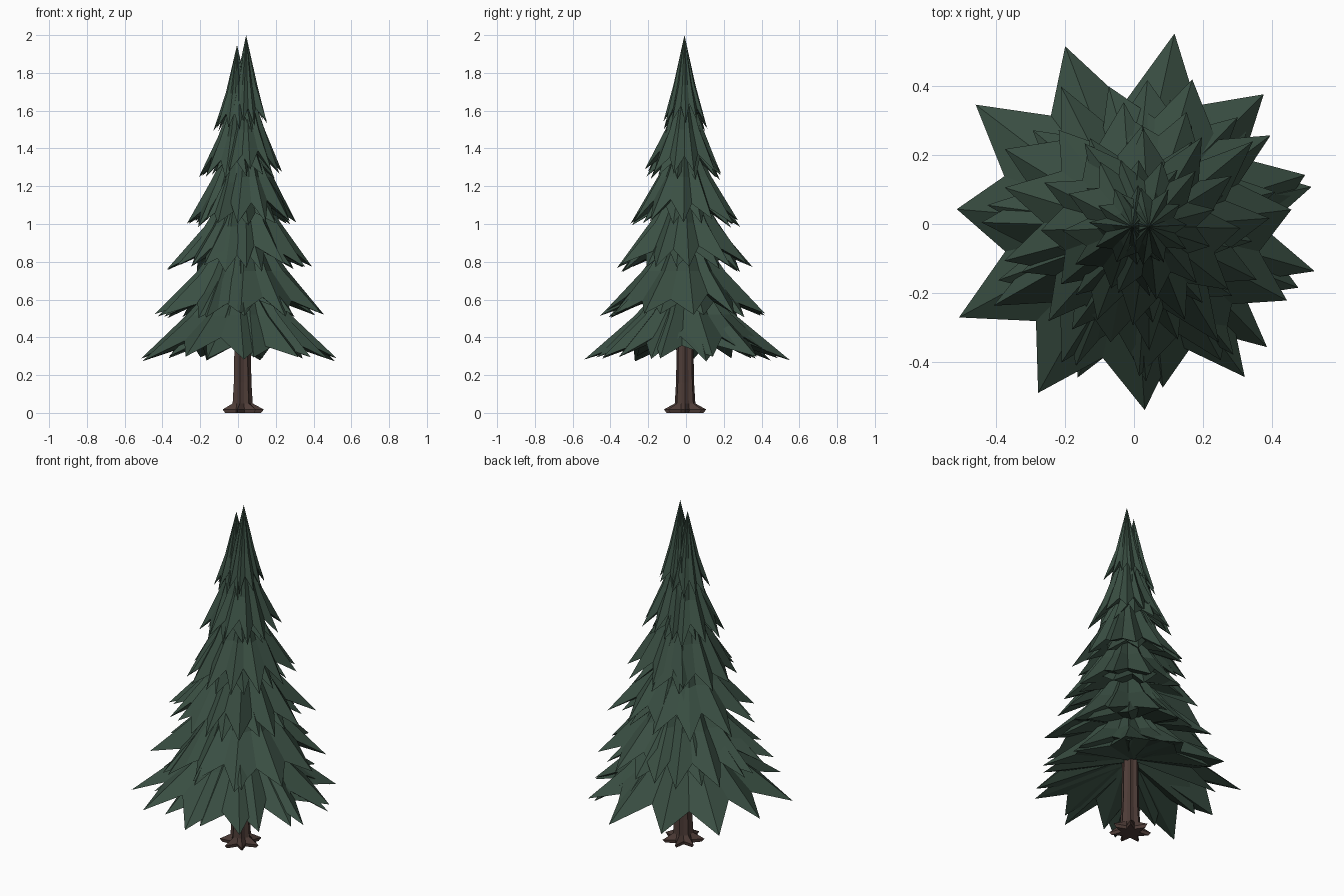
import bpy, bmesh, random
from math import sin, cos, pi, radians

random.seed(4)
cube = bpy.data.objects.get("Cube")
if cube:
    bpy.data.objects.remove(cube)


def material(name, color):
    m = bpy.data.materials.new(name)
    m.use_nodes = True
    m.diffuse_color = (*color, 1)
    m.node_tree.nodes["Principled BSDF"].inputs["Base Color"].default_value = (*color, 1)
    return m


GREEN = material("needle green", (0.042, 0.078, 0.056))
BROWN = material("bark brown", (0.075, 0.045, 0.038))


def finish(name, bm, mat):
    bmesh.ops.recalc_face_normals(bm, faces=bm.faces[:])
    mesh = bpy.data.meshes.new(name)
    bm.to_mesh(mesh)
    bm.free()
    mesh.materials.append(mat)
    bpy.context.collection.objects.link(bpy.data.objects.new(name, mesh))


def bridge(bm, a, b):
    for i in range(len(a)):
        j = (i + 1) % len(a)
        bm.faces.new((a[i], a[j], b[j], b[i]))


def fan(bm, ring, centre):
    c = bm.verts.new(centre)
    for i in range(len(ring)):
        bm.faces.new((ring[i], ring[(i + 1) % len(ring)], c))


def skirt(name, x, y, tip_z, rise, radii, turn, belly, jitter):
    """Closed star-shaped skirt: pointed drooping tips with ridges, valleys between."""
    bm = bmesh.new()
    n = len(radii)
    mean = sum(radii) / n
    mid, hem = [], []
    for i in range(2 * n):
        a = turn + pi * i / n + random.uniform(-1, 1) * jitter
        tip = i % 2 == 0
        r = radii[i // 2] if tip else mean * random.uniform(0.64, 0.74)
        lift = random.uniform(0, 0.03) if tip else rise * random.uniform(0.15, 0.25)
        m = mean * (0.5 if tip else 0.41)
        mid.append(bm.verts.new((x + m * cos(a), y + m * sin(a), tip_z + rise * belly)))
        hem.append(bm.verts.new((x + r * cos(a), y + r * sin(a), tip_z + lift)))
    fan(bm, mid, (x, y, tip_z + rise))
    bridge(bm, mid, hem)
    fan(bm, hem, (x, y, tip_z + min(0.18, rise * 0.4)))
    finish(name, bm, GREEN)


# Two interleaved stacks of skirts: tip height, rise to peak, tip radius, belly height
TIERS = [(0.27, 0.56, 0.51, 0.45), (0.50, 0.56, 0.47, 0.45), (0.76, 0.54, 0.385, 0.46),
         (1.00, 0.53, 0.30, 0.47), (1.26, 0.52, 0.21, 0.46), (1.52, 0.48, 0.125, 0.45)]
LOW_RADII = [0.53, 0.535, 0.565, 0.55, 0.57, 0.51, 0.57, 0.56, 0.54, 0.55, 0.515]

for label, x, squash, turn in (("main", -0.005, 0.97, 12), ("second", 0.043, 1, 16)):
    for k, (z, rise, radius, belly) in enumerate(TIERS):
        if k == 0 and label == "main":
            radii, jitter = LOW_RADII, 0.01
        else:
            spread = 0.04 if k == 0 else 0.12
            radii = [radius * random.uniform(1 - spread, 1.02) for _ in LOW_RADII]
            jitter = 0.06
        if k == 0 and label == "second":
            radii = [r * 0.96 for r in radii]
        spin = radians(turn) + (random.uniform(0, 1) if k else 0)
        skirt(f"{label}_branch_tier_{k + 1}", x, -0.008 if k else 0, z * squash + 0.008 * (squash < 1),
              rise * squash, radii, spin, belly, jitter)

# Ribbed trunk flaring into pointed roots: height, rib radius, groove radius
PROFILE = [(0, 0.10, 0.05), (0.018, 0.115, 0.052), (0.05, 0.056, 0.046),
           (0.16, 0.049, 0.040), (0.55, 0.042, 0.034)]
RIBS = 7
bm = bmesh.new()
rings = []
for z, rib, groove in PROFILE:
    ring = []
    for i in range(2 * RIBS):
        a = pi * i / RIBS
        r = groove if i % 2 else rib
        ring.append(bm.verts.new((0.022 + r * cos(a), -0.005 + r * sin(a), z)))
    rings.append(ring)
for low, high in zip(rings, rings[1:]):
    bridge(bm, low, high)
fan(bm, rings[0], (0.022, -0.005, 0))
fan(bm, rings[-1], (0.022, -0.005, PROFILE[-1][0]))
finish("trunk", bm, BROWN)
